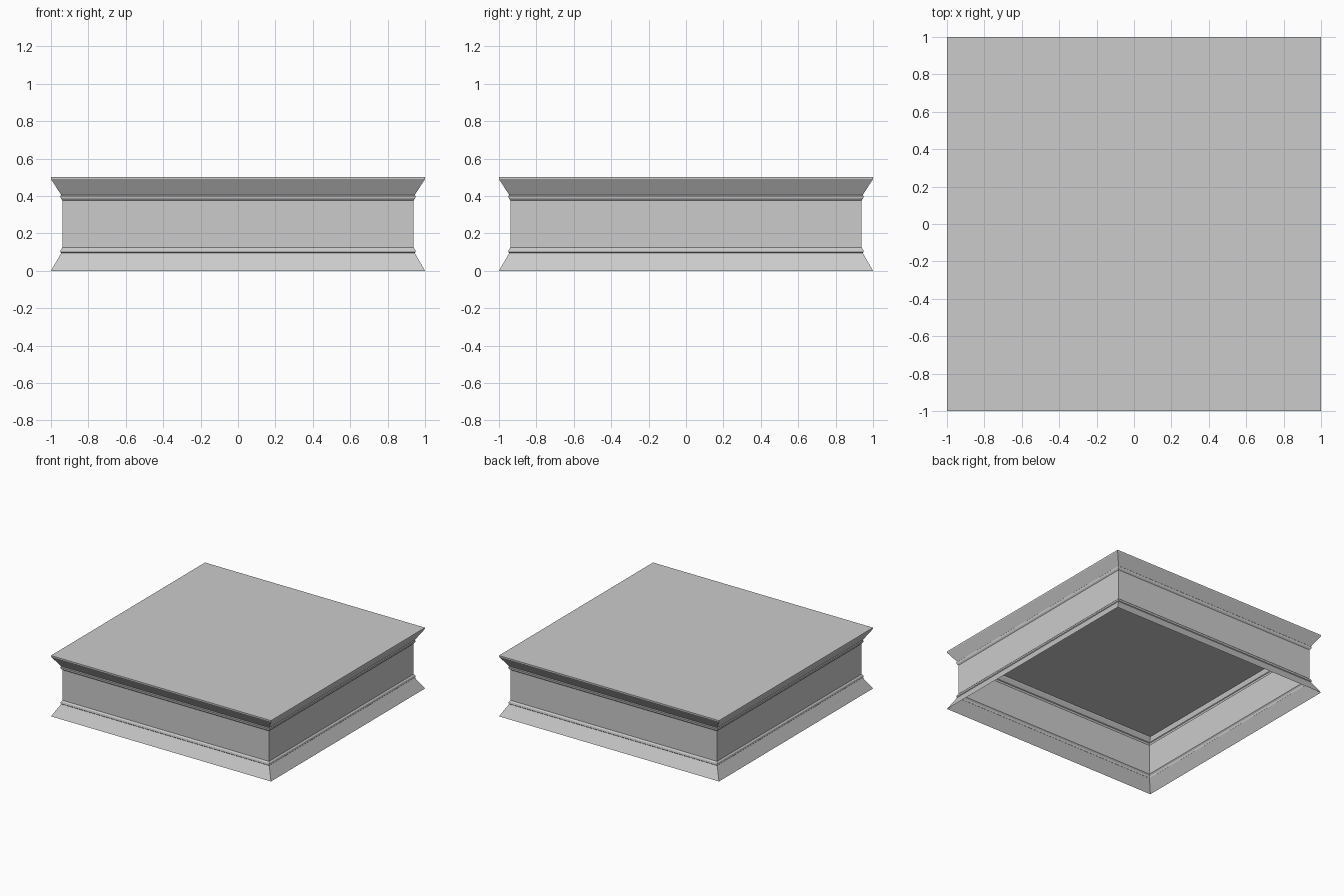
import bpy, bmesh

if "Cube" in bpy.data.objects:
    bpy.data.objects.remove(bpy.data.objects["Cube"])

# Half of the moulding profile (half-width, height); the rest mirrors about mid height
HEIGHT = 0.5
lower = [(1.0, 0.0), (0.945, 0.095), (0.95, 0.1), (0.947, 0.115), (0.938, 0.125)]
upper = [(r, HEIGHT - z) for r, z in reversed(lower)]
upper[-1] = (1.0, 0.49)
profile = lower + upper + [(1.0, HEIGHT)]

bm = bmesh.new()


def square_ring(r, z):
    return [bm.verts.new((x * r, y * r, z))
            for x, y in ((-1, -1), (1, -1), (1, 1), (-1, 1))]


# Thin side walls swept around the square
rings = [square_ring(r, z) for r, z in profile]
for a, b in zip(rings, rings[1:]):
    for i in range(4):
        j = (i + 1) % 4
        bm.faces.new((a[i], a[j], b[j], b[i]))

# Flat top, underside left open
bm.faces.new(rings[-1])

mesh = bpy.data.meshes.new("platform")
bm.to_mesh(mesh)
bm.free()
platform = bpy.data.objects.new("platform", mesh)
bpy.context.collection.objects.link(platform)
